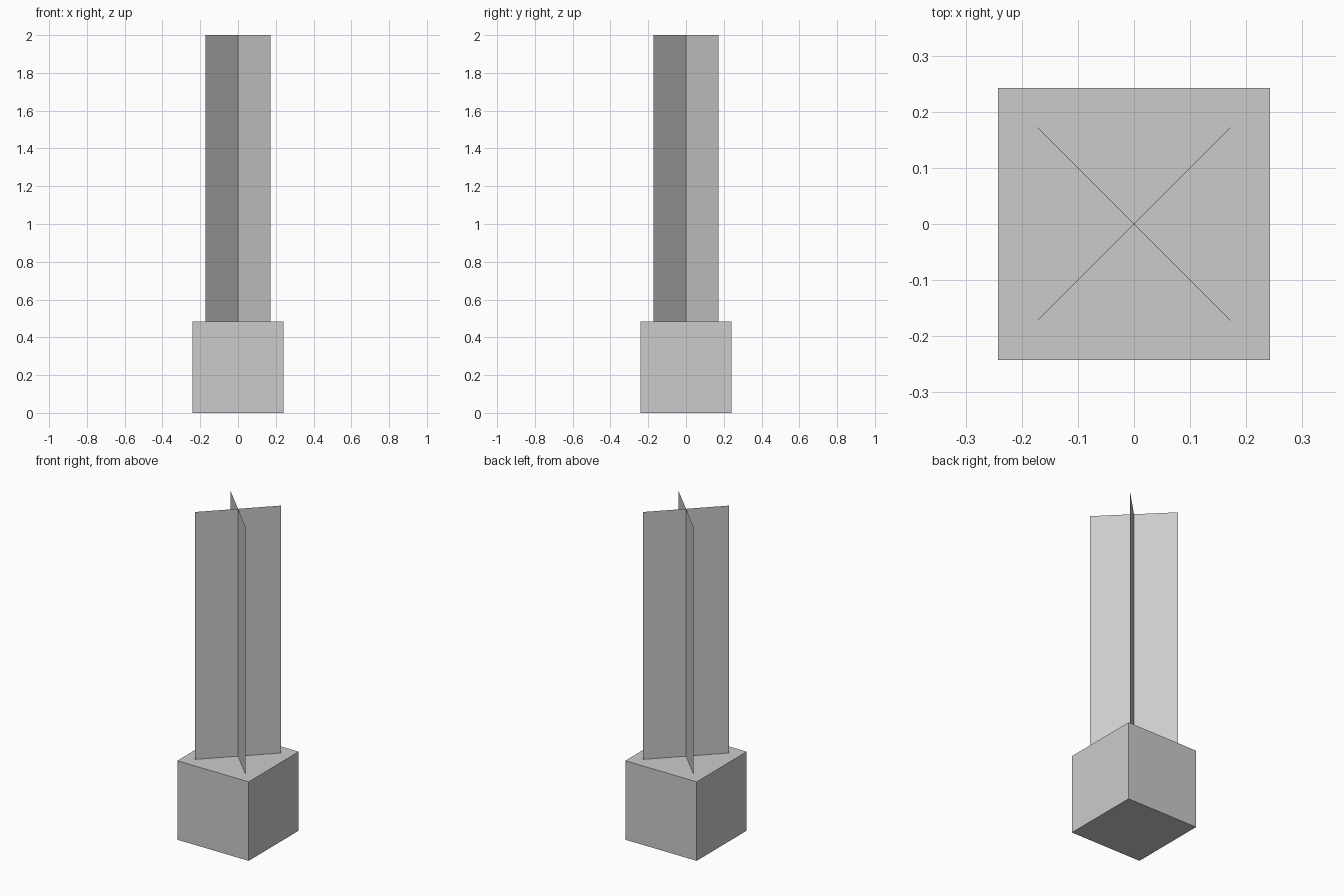
import bpy, bmesh, math
from mathutils import Matrix

if "Cube" in bpy.data.objects:
    bpy.data.objects.remove(bpy.data.objects["Cube"])

BASE = 0.484          # cube side
TOP = 2.0             # overall height
HALF_DIAG = 0.172     # x/y reach of each blade


def add_object(name, bm):
    mesh = bpy.data.meshes.new(name)
    bm.to_mesh(mesh)
    bm.free()
    obj = bpy.data.objects.new(name, mesh)
    bpy.context.collection.objects.link(obj)
    return obj


# Cube base
bm = bmesh.new()
bmesh.ops.create_cube(bm, size=BASE, matrix=Matrix.Translation((0, 0, BASE / 2)))
add_object("base_block", bm)

# Two thin upright sheets crossing on the diagonals
height = TOP - BASE
width = 2 * HALF_DIAG * math.sqrt(2)
for name, angle in (("crossed_sheet_a", 45), ("crossed_sheet_b", -45)):
    bm = bmesh.new()
    bmesh.ops.create_grid(bm, x_segments=1, y_segments=1, size=0.5)
    bm.transform(Matrix.Translation((0, 0, BASE + height / 2))
                 @ Matrix.Rotation(math.radians(angle), 4, 'Z')
                 @ Matrix.Rotation(math.radians(90), 4, 'X')
                 @ Matrix.Diagonal((width, height, 1, 1)))
    add_object(name, bm)
